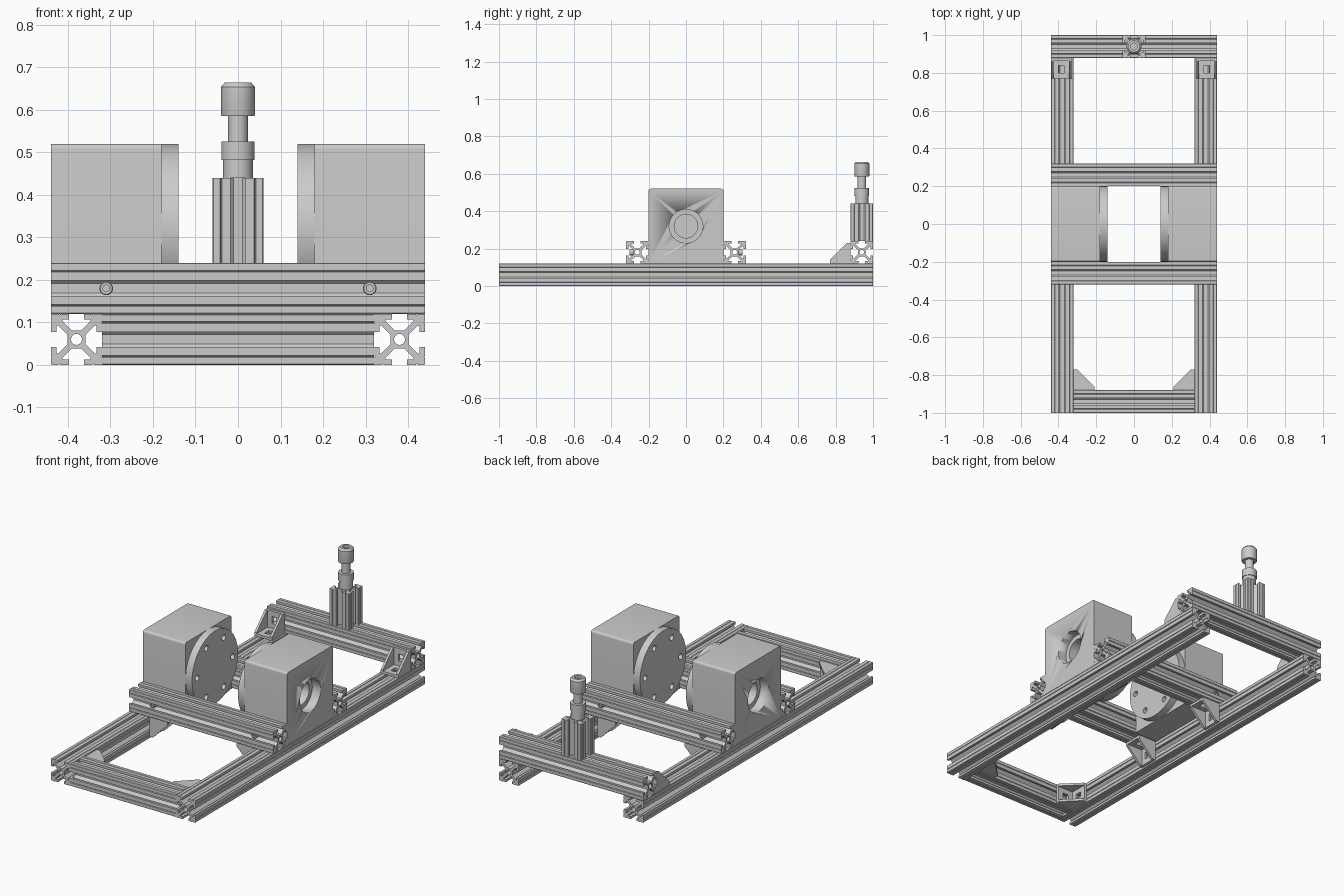
import bpy, bmesh, math
from mathutils import Vector, Matrix

if "Cube" in bpy.data.objects:
    bpy.data.objects.remove(bpy.data.objects["Cube"])

X, Y, Z = AXES = [Vector(v) for v in ((1, 0, 0), (0, 1, 0), (0, 0, 1))]


def add_prism(bm, loops, depth, origin, a, b):
    """Fill outline plus holes in plane (a, b), extrude along a x b."""
    origin, edges = Vector(origin), []
    for loop in loops:
        vs = [bm.verts.new(origin + a * u + b * v) for u, v in loop]
        edges += [bm.edges.new((vs[i - 1], vs[i])) for i in range(len(vs))]
    filled = bmesh.ops.triangle_fill(bm, use_beauty=True, edges=edges, normal=a.cross(b))
    faces = [g for g in filled["geom"] if isinstance(g, bmesh.types.BMFace)]
    ext = bmesh.ops.extrude_face_region(bm, geom=faces)
    moved = [g for g in ext["geom"] if isinstance(g, bmesh.types.BMVert)]
    bmesh.ops.translate(bm, verts=moved, vec=a.cross(b) * depth)


def add_lathe(bm, pts, origin, axis, steps=48):
    """Revolve (radius, height) points around an axis."""
    rot = Z.rotation_difference(axis).to_matrix()
    vs = [bm.verts.new(Vector(origin) + rot @ Vector((r, 0, h))) for r, h in pts]
    edges = [bm.edges.new(p) for p in zip(vs, vs[1:])]
    bmesh.ops.spin(bm, geom=vs + edges, cent=origin, axis=axis,
                   angle=math.tau, steps=steps)
    bmesh.ops.remove_doubles(bm, verts=bm.verts, dist=1e-5)


def finish(bm, name):
    bmesh.ops.recalc_face_normals(bm, faces=bm.faces)
    mesh = bpy.data.meshes.new(name)
    bm.to_mesh(mesh)
    bm.free()
    ob = bpy.data.objects.new(name, mesh)
    bpy.context.collection.objects.link(ob)
    bpy.ops.object.select_all(action="DESELECT")
    bpy.context.view_layer.objects.active = ob
    ob.select_set(True)
    bpy.ops.object.shade_smooth_by_angle(angle=math.radians(30))
    return ob


def circle(r, n=32, cx=0, cy=0):
    return [(cx + r * math.cos(math.tau * i / n), cy + r * math.sin(math.tau * i / n))
            for i in range(n)]


def rect(u0, u1, v0, v1):
    return [(u0, v0), (u1, v0), (u1, v1), (u0, v1)]


# T-slot section: one octant, mirrored over the diagonal, turned four times
octant = [(.011, .021), (.033, .043), (.033, .047), (.018, .047), (.018, .06),
          (.038, .06), (.04, .057), (.042, .06), (.058, .06)]
quarter = octant + [(v, u) for u, v in reversed(octant)]
outline = []
for k in range(4):
    for u, v in quarter:
        for _ in range(k):
            u, v = v, -u
        outline.append((u, v))
SECTION = [outline, circle(.013, 16)]


def beam(name, start, axis, length):
    bm = bmesh.new()
    add_prism(bm, SECTION, length, start, AXES[(axis + 1) % 3], AXES[(axis + 2) % 3])
    return finish(bm, name)


def bracket(name, corner, a, b):
    """Gusseted angle bracket with legs along a and b."""
    c, corner, bm = a.cross(b), Vector(corner), bmesh.new()
    size, half, t = .11, .054, .014
    slot = rect(-.014, .014, .042, .08)
    add_prism(bm, [rect(-half, half, 0, size), slot], t, corner, c, a)
    add_prism(bm, [rect(t, size, -half, half), rect(.042, .08, -.014, .014)],
              t, corner, b, c)
    tri = [(t, t), (size, t), (size, .02), (.02, size), (t, size)]
    for off in (-half, half - .013):
        add_prism(bm, [tri], .013, corner + c * off, a, b)
    finish(bm, name)


# Frame beams
beam("front_beam", (-.32, -.94, .06), 0, .64)
beam("rear_beam", (-.44, .94, .18), 0, .88)
beam("rear_post", (0, .94, .24), 2, .20)
for end, sy in (("front", -1), ("rear", 1)):
    beam(end + "_middle_beam", (-.44, sy * .26, .18), 0, .88)

# Block outline in (y, z) with filleted top edges
arc = [(.188 + .012 * math.cos(t), .508 + .012 * math.sin(t))
       for t in [math.pi / 2 * i / 6 for i in range(7)]]
block_outline = [(-.2, .12), (.2, .12)] + arc + [(-y, z) for y, z in reversed(arc)]

for side, s in (("left", -1), ("right", 1)):
    beam(side + "_rail", (s * .38, -1, .06), 1, 2)

    # Corner brackets
    bracket(side + "_rear_bracket", (s * .385, .88, .12), -Y, Z)
    bracket(side + "_front_bracket", (s * .32, -.88, .06), X * -s, Y)
    for end, sy in (("front", -1), ("rear", 1)):
        bracket(f"{side}_{end}_under_bracket", (s * .32, sy * .26, .12), X * -s, -Z)

        # Bolt head sitting in the middle beam slot
        bm = bmesh.new()
        add_lathe(bm, [(0, 0), (.016, 0), (.016, .02), (.014, .022), (.008, .022),
                       (.008, .012), (0, .012)], (s * .31, sy * .281, .18), Y * sy, 24)
        finish(bm, f"{side}_{end}_bolt")

    # Bearing block with stepped bore from outside
    bm = bmesh.new()
    add_prism(bm, [block_outline], .26, (.18 if s > 0 else -.44, 0, 0), Y, Z)
    block = finish(bm, side + "_block")
    bm = bmesh.new()
    add_lathe(bm, [(0, 0), (.09, 0), (.09, .06), (.063, .06), (.063, .25), (0, .25)],
              (s * .45, 0, .32), X * -s)
    cutter = finish(bm, side + "_bore_cutter")
    cutter.hide_render = True
    cutter.hide_set(True)
    mod = block.modifiers.new("bore", "BOOLEAN")
    mod.operation, mod.solver, mod.object = "DIFFERENCE", "EXACT", cutter

    # Round flange with bolt holes
    holes = [circle(.016, 20, .155 * math.cos(t), .155 * math.sin(t))
             for t in [math.tau * i / 6 for i in range(6)]]
    bm = bmesh.new()
    add_prism(bm, [circle(.2, 72)] + holes, .04, (.14 if s > 0 else -.18, 0, .32), Y, Z)
    finish(bm, side + "_flange")

# Plunger on the post
bm = bmesh.new()
add_lathe(bm, [(0, .44), (.035, .44), (.035, .482), (.039, .482), (.039, .525),
               (.023, .525), (.023, .585), (.039, .585), (.04, .588), (.04, .654),
               (.031, .664), (.018, .664), (.018, .65), (0, .65)], (0, .94, 0), Z)
finish(bm, "plunger")
